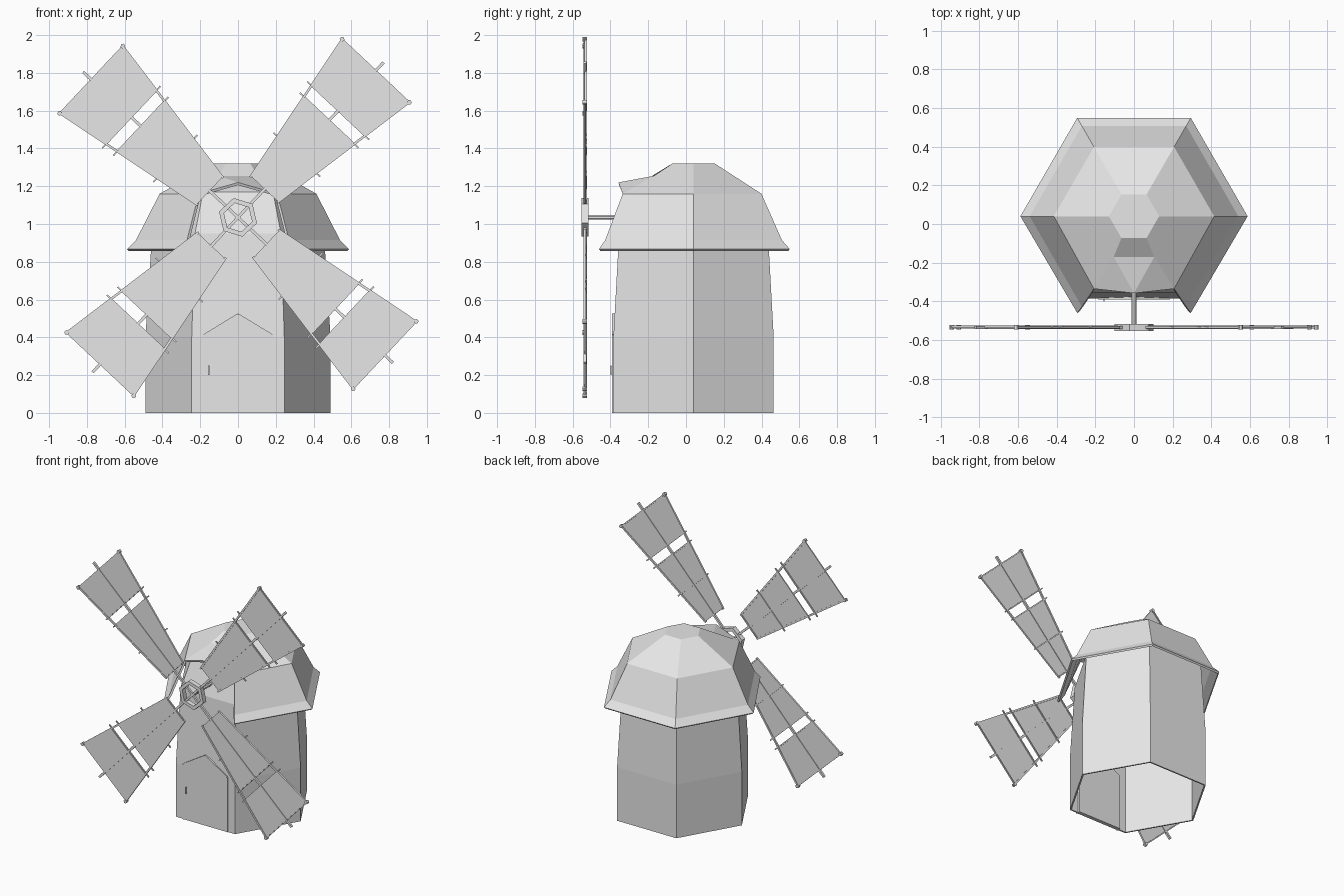
import bpy, bmesh, math
from mathutils import Vector, Matrix

if "Cube" in bpy.data.objects:
    bpy.data.objects.remove(bpy.data.objects["Cube"])

grey = bpy.data.materials.new("light_grey")
grey.use_nodes = True
grey.diffuse_color = (0.8, 0.8, 0.8, 1)
grey.node_tree.nodes["Principled BSDF"].inputs["Base Color"].default_value = (0.8, 0.8, 0.8, 1)

CY = 0.04                                # tower axis
HUB = Vector((0, -0.535, 1.035))         # sail axis


def finish(name, bm, matrix=None, thickness=0):
    mesh = bpy.data.meshes.new(name)
    bm.to_mesh(mesh)
    bm.free()
    mesh.materials.append(grey)
    ob = bpy.data.objects.new(name, mesh)
    bpy.context.collection.objects.link(ob)
    if matrix:
        ob.matrix_world = matrix
    if thickness:
        mod = ob.modifiers.new("Wall", 'SOLIDIFY')
        mod.thickness = thickness
        mod.offset = -1
    return ob


def hex_ring(bm, r, z):
    angles = [math.radians(60 * k) for k in range(6)]
    return [bm.verts.new((r * math.cos(a), CY + r * math.sin(a), z)) for a in angles]


def rod(bm, p, q, r, sides=4):
    p, q = Vector(p), Vector(q)
    turn = (q - p).to_track_quat('Z', 'Y').to_matrix().to_4x4()
    spin = Matrix.Rotation(math.pi / sides, 4, 'Z')
    bmesh.ops.create_cone(bm, cap_ends=True, segments=sides, radius1=r, radius2=r,
                          depth=(q - p).length,
                          matrix=Matrix.Translation((p + q) / 2) @ turn @ spin)


def slab(bm, outline, y0, y1):
    """Solid plate from an outline of (x, z) points, between two depths."""
    front = [bm.verts.new((x, y0, z)) for x, z in outline]
    back = [bm.verts.new((x, y1, z)) for x, z in outline]
    n = len(outline)
    faces = [bm.faces.new(front), bm.faces.new(back)]
    for i in range(n):
        j = (i + 1) % n
        faces.append(bm.faces.new((front[i], front[j], back[j], back[i])))
    bmesh.ops.recalc_face_normals(bm, faces=faces)


# Tower: six-sided shell, open underneath
bm = bmesh.new()
profile = [(0.49, 0), (0.49, 0.4), (0.46, 0.87), (0.455, 0.95), (0.37, 1.17), (0.13, 1.28)]
rings = [hex_ring(bm, r, z) for r, z in profile]
for low, high in zip(rings, rings[1:]):
    for k in range(6):
        n = (k + 1) % 6
        bm.faces.new((low[k], low[n], high[n], high[k]))
bm.faces.new(rings[-1])
finish("tower", bm, thickness=0.012)

# Roof: flared cap with the front side opened into a pointed arch
bm = bmesh.new()
rings = [hex_ring(bm, r, z) for r, z in [(0.588, 0.867), (0.54, 0.915), (0.415, 1.16), (0.13, 1.32)]]
FRONT = 4
for v in rings[0][4:]:
    v.co.y = -0.46
for v in rings[2][4:]:
    v.co.y = -0.335
peak = bm.verts.new((0, -0.358, 1.22))
ridge_r = bm.verts.new((-0.105, -0.17, 1.255))
ridge_l = bm.verts.new((0.105, -0.17, 1.255))
for j in range(3):
    for k in range(6):
        if k == FRONT:
            continue
        n = (k + 1) % 6
        loop = [rings[j][k], rings[j][n], rings[j + 1][n], rings[j + 1][k]]
        if j == 2 and k == 3:
            loop.insert(2, ridge_r)
        if j == 2 and k == 5:
            loop.append(ridge_l)
        bm.faces.new(loop)
bm.faces.new((ridge_r, ridge_l, rings[3][5], rings[3][4]))
bm.faces.new((ridge_r, peak, ridge_l))
bm.faces.new((rings[2][4], peak, ridge_r))
bm.faces.new((peak, rings[2][5], ridge_l))
bm.faces.new(rings[3])
finish("roof", bm, thickness=0.015)

# Door: pointed panel, raised trim and handle
door = [(-0.18, 0), (-0.18, 0.41), (0, 0.52), (0.18, 0.41), (0.18, 0)]
bm = bmesh.new()
slab(bm, door, -0.388, -0.36)
finish("door", bm)
bm = bmesh.new()
for (x0, z0), (x1, z1) in zip(door, door[1:]):
    rod(bm, (x0, -0.385, z0), (x1, -0.385, z1), 0.009)
finish("door_frame", bm)
bm = bmesh.new()
rod(bm, (-0.155, -0.397, 0.2), (-0.155, -0.397, 0.25), 0.005)
for z in (0.205, 0.245):
    rod(bm, (-0.155, -0.397, z), (-0.155, -0.38, z), 0.004)
finish("door_handle", bm)

# Axle and hexagonal hub ring
bm = bmesh.new()
rod(bm, (0, -0.25, HUB.z), HUB, 0.013, 8)
finish("axle", bm)
bm = bmesh.new()
loops = []
for r, y in [(0.105, -0.018), (0.105, 0.018), (0.078, 0.018), (0.078, -0.018)]:
    angles = [math.radians(60 * k - 17) for k in range(6)]
    loops.append([bm.verts.new((r * math.cos(a), y, r * math.sin(a))) for a in angles])
for i in range(4):
    a, b = loops[i], loops[(i + 1) % 4]
    for k in range(6):
        n = (k + 1) % 6
        bm.faces.new((a[k], a[n], b[n], b[k]))
bmesh.ops.recalc_face_normals(bm, faces=bm.faces)
finish("hub_ring", bm, Matrix.Translation(HUB))


# Four sails, each with a spar, two cloth panels, rails and crossbars
def half_width(u):
    return 0.098 + 0.171 * (u - 0.21)


U0, U1 = 0.21, 1.065
for i in range(4):
    place = Matrix.Translation(HUB) @ Matrix.Rotation(-math.radians(46.8 + 90 * i), 4, 'Y')
    bm = bmesh.new()
    for a, b in [(U0, 0.705), (0.775, U1)]:
        ha, hb = half_width(a), half_width(b)
        slab(bm, [(a, -ha), (b, -hb), (b, hb), (a, ha)], -0.003, 0.003)
    finish(f"sail_cloth_{i + 1}", bm, place)

    bm = bmesh.new()
    rod(bm, (0, 0, 0), (1.125, 0, 0), 0.011)
    for s in (-1, 1):
        rod(bm, (U0 - 0.01, 0, s * half_width(U0)), (U1 + 0.01, 0, s * half_width(U1)), 0.009)
        rod(bm, (U1, -0.012, s * half_width(U1)), (U1, 0.012, s * half_width(U1)), 0.013, 6)
    for u, extra in [(U0, 0), (0.455, 0.03), (0.705, 0.03), (0.775, 0.03), (U1, 0.01)]:
        h = half_width(u) + extra
        rod(bm, (u, 0.006, -h), (u, 0.006, h), 0.006)
    finish(f"sail_frame_{i + 1}", bm, place)
